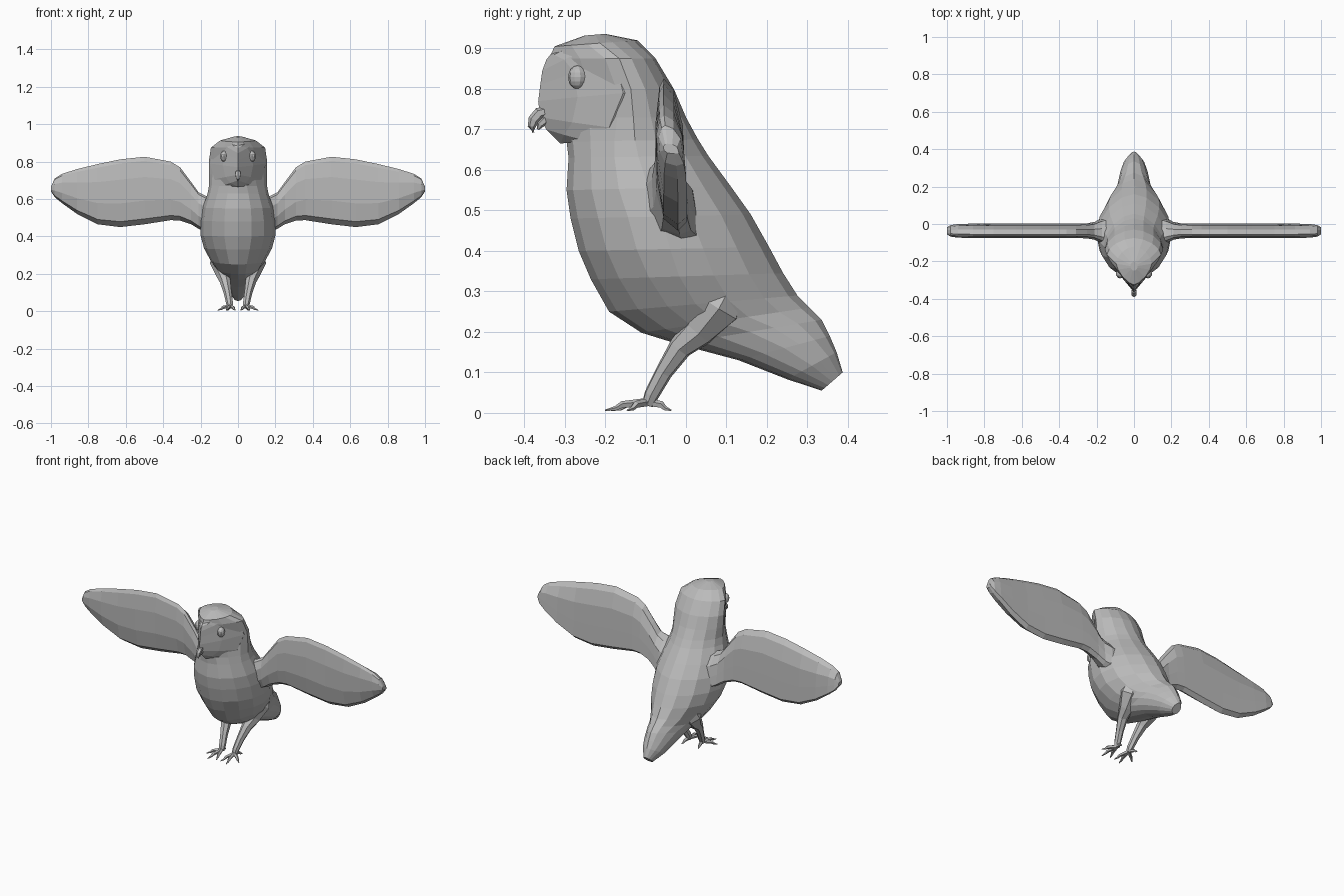
import bpy, bmesh, math
from mathutils import Vector

grey = bpy.data.materials.new("clay grey")
grey.diffuse_color = (0.50, 0.50, 0.50, 1)


def make(name, verts, faces):
    bm = bmesh.new()
    vs = [bm.verts.new(v) for v in verts]
    for f in faces:
        if len(set(f)) > 2:
            bm.faces.new([vs[i] for i in f])
    bmesh.ops.remove_doubles(bm, verts=bm.verts, dist=0.0004)
    bmesh.ops.recalc_face_normals(bm, faces=bm.faces)
    me = bpy.data.meshes.new(name)
    bm.to_mesh(me)
    bm.free()
    me.materials.append(grey)
    ob = bpy.data.objects.new(name, me)
    bpy.context.collection.objects.link(ob)
    return ob


def loft(name, rings):
    """Skin a list of equal closed rings and cap both ends."""
    n = len(rings[0])
    verts = [p for r in rings for p in r]
    faces = [[k * n + i, k * n + (i + 1) % n, (k + 1) * n + (i + 1) % n, (k + 1) * n + i]
             for k in range(len(rings) - 1) for i in range(n)]
    faces += [list(range(n)), [len(verts) - n + i for i in range(n)]]
    return make(name, verts, faces)


def tube(name, path, sides=6):
    """Tapered tube through (x, y, z, radius) points."""
    rings = []
    for k, p in enumerate(path):
        a, b = path[max(k - 1, 0)], path[min(k + 1, len(path) - 1)]
        q = (Vector(b[:3]) - Vector(a[:3])).to_track_quat('Z', 'X')
        rings.append([Vector(p[:3]) + q @ Vector((p[3] * math.cos(t), p[3] * math.sin(t), 0))
                      for t in (2 * math.pi * i / sides for i in range(sides))])
    return loft(name, rings)


def mirror(ob):
    m = ob.modifiers.new("mirror", 'MIRROR')
    m.use_mirror_merge = True
    m.merge_threshold = 0.0005
    return ob


# body, head and tail: front y z, back y z, half width, widest point, front roundness
ROWS = [
    (-0.25, 0.932, -0.20, 0.936, 0.02, 0.5, 1.8),
    (-0.325, 0.905, -0.12, 0.92, 0.095, 0.55, 1.5),
    (-0.338, 0.875, -0.075, 0.875, 0.145, 0.66, 1.2),
    (-0.325, 0.80, -0.03, 0.80, 0.156, 0.64, 1.15),
    (-0.325, 0.73, 0.0, 0.73, 0.156, 0.6, 1.2),
    (-0.295, 0.67, 0.03, 0.675, 0.155, 0.52, 1.6),
    (-0.29, 0.63, 0.055, 0.635, 0.162, 0.5, 1.8),
    (-0.295, 0.55, 0.11, 0.56, 0.188, 0.5, 1.9),
    (-0.285, 0.48, 0.16, 0.49, 0.20, 0.5, 1.9),
    (-0.265, 0.40, 0.205, 0.41, 0.20, 0.48, 1.9),
    (-0.235, 0.33, 0.24, 0.345, 0.182, 0.46, 1.8),
    (-0.19, 0.25, 0.275, 0.29, 0.145, 0.46, 1.7),
    (-0.11, 0.198, 0.305, 0.26, 0.115, 0.45, 1.8),
    (-0.02, 0.17, 0.335, 0.23, 0.095, 0.5, 2.2),
    (0.13, 0.13, 0.355, 0.19, 0.08, 0.5, 2.4),
    (0.25, 0.083, 0.372, 0.15, 0.06, 0.5, 2.2),
    (0.335, 0.055, 0.387, 0.10, 0.025, 0.5, 2.0),
]
N = 16
rings = []
for fy, fz, by, bz, w, mid, nf in ROWS:
    F, B = Vector((0, fy, fz)), Vector((0, by, bz))
    C = F.lerp(B, mid)
    ring = []
    for i in range(N):
        c, s = math.cos(2 * math.pi * i / N), math.sin(2 * math.pi * i / N)
        e = 2 / (nf if c > 0 else 1.75)
        p = C + ((F if c > 0 else B) - C) * abs(c) ** e
        p.x = math.copysign(w * abs(s) ** e, s)
        ring.append(p)
    rings.append(ring)
loft("body", rings)

# heart shaped face: rim, bulged middle row, centre ridge, and a rim edge going back
RIM = [(0, -.335, .885), (.04, -.30, .897), (.09, -.235, .90), (.13, -.175, .87),
       (.149, -.155, .79), (.127, -.19, .705), (.075, -.25, .673), (0, -.31, .665)]
RIDGE = [(-.335, .885), (-.345, .872), (-.355, .845), (-.36, .81),
         (-.365, .77), (-.36, .73), (-.345, .70), (-.31, .665)]
rim = [Vector(p) for p in RIM]
ridge = [Vector((0, y, z)) for y, z in RIDGE]
middle = [a.lerp(b, 0.5) + Vector((0.006, -0.008, 0)) * math.sin(math.pi * k / 7)
          for k, (a, b) in enumerate(zip(rim, ridge))]
back = [Vector((p.x * 0.9, p.y + 0.05, 0.79 + (p.z - 0.79) * 0.9)) for p in rim]
rows = [ridge, middle, rim, back]
mirror(make("face", [p for r in rows for p in r],
            [[r * 8 + k, r * 8 + k + 1, r * 8 + k + 9, r * 8 + k + 8]
             for r in range(3) for k in range(7)]))

# eyes
bm = bmesh.new()
bmesh.ops.create_uvsphere(bm, u_segments=10, v_segments=8, radius=1)
for v in bm.verts:
    v.co = Vector((0.075 + v.co.x * 0.021, -0.268 + v.co.y * 0.023, 0.829 + v.co.z * 0.029))
eye = bpy.data.meshes.new("eye")
bm.to_mesh(eye)
bm.free()
eye.materials.append(grey)
eye_ob = bpy.data.objects.new("eyes", eye)
bpy.context.collection.objects.link(eye_ob)
mirror(eye_ob)

# hooked beak
tube("beak", [(0, -.345, .745, .012), (0, -.362, .74, .015), (0, -.376, .724, .014),
              (0, -.381, .707, .010), (0, -.377, .692, .003)])
tube("lower_beak", [(0, -.345, .725, .012), (0, -.36, .712, .009), (0, -.366, .70, .003)])

# wings: x, top z, bottom z, thickness factor
WING = [(.10, .60, .41, 2.0), (.17, .615, .42, 1.8), (.21, .635, .44, 1.25), (.25, .69, .465, 1.05),
        (.31, .77, .485, 1), (.36, .80, .487, 1), (.5, .826, .465, 1), (.63, .812, .45, 1),
        (.75, .787, .465, 1), (.86, .76, .52, 1), (.94, .735, .577, .95), (.98, .71, .61, .8),
        (1.0, .665, .64, .5)]
SECTION = [(-.02, 0), (-.055, .08), (-.072, .35), (-.075, .7), (-.066, .94), (-.055, 1),
           (-.03, .92), (-.008, .68), (-.002, .35), (.002, .06)]
mirror(loft("wings", [[Vector((x, -0.037 + (y + 0.037) * t, lo + (hi - lo) * f))
                       for y, f in SECTION] for x, hi, lo, t in WING]))

# legs with feathered thighs
mirror(tube("legs", [(.085, .10, .31, .05), (.083, .075, .265, .068), (.078, .03, .20, .042),
                     (.068, -.015, .16, .03), (.055, -.055, .10, .022), (.045, -.085, .045, .019),
                     (.042, -.095, .02, .015)], 7))

# toes with claws
for k, (x, y) in enumerate([(.108, -.145), (.062, -.20), (.014, -.185), (.055, -.037)]):
    o, e = Vector((.042, -.095, .026)), Vector((x, y, .006))
    m = o.lerp(e, 0.6)
    mirror(tube("toe_%d" % (k + 1), [(*o, .011), (m.x, m.y, .020, .009),
                                     (*o.lerp(e, 0.75), .006), (*e, .002)], 5))
